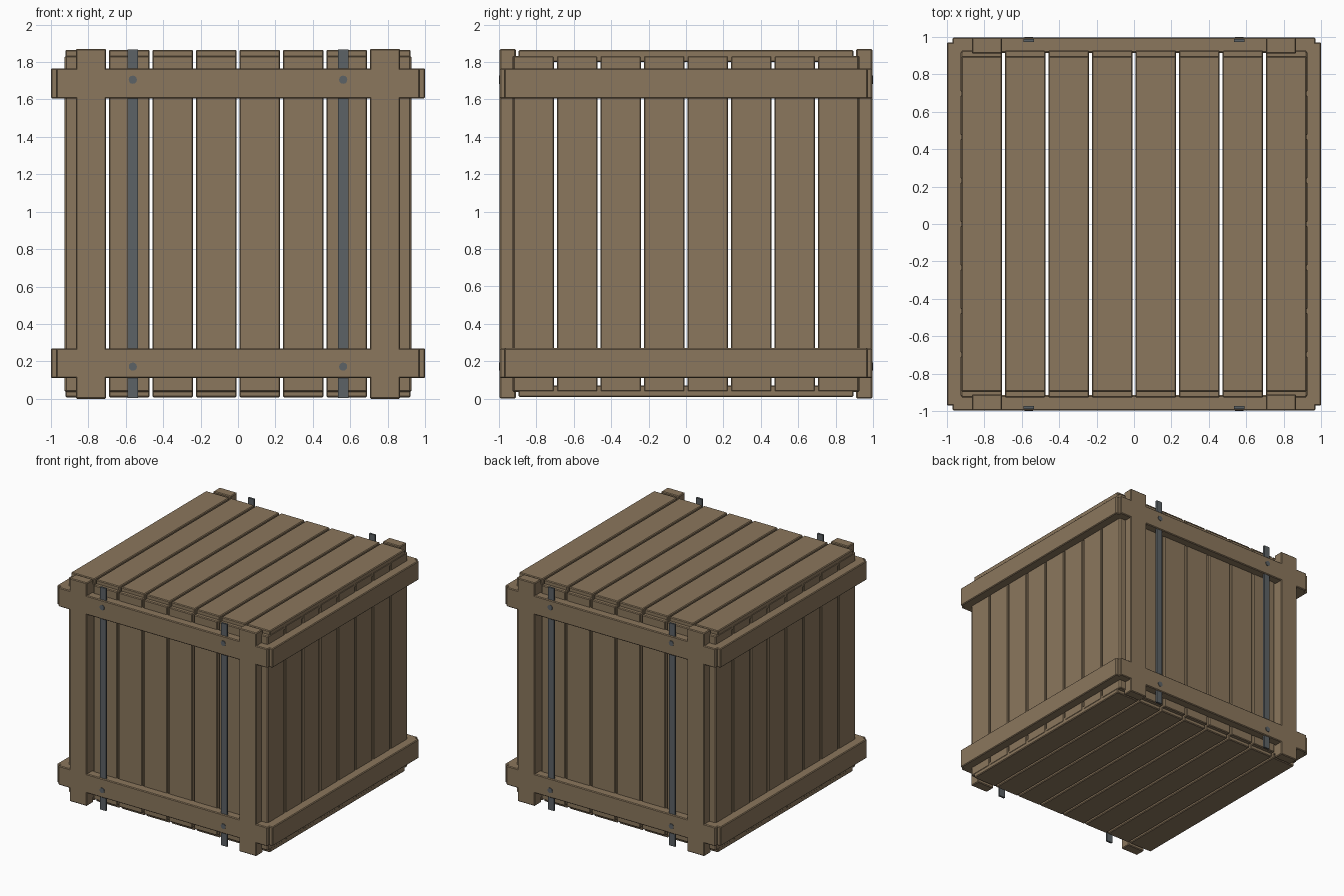
import bpy, math

if "Cube" in bpy.data.objects:
    bpy.data.objects.remove(bpy.data.objects["Cube"])

H = 1.87          # overall height
BOARDS = 8
PITCH = 0.2327


def material(name, rgb):
    m = bpy.data.materials.new(name)
    m.diffuse_color = (*rgb, 1)
    m.use_nodes = True
    m.node_tree.nodes["Principled BSDF"].inputs["Base Color"].default_value = m.diffuse_color
    return m


wood = material("brown_wood", (0.258, 0.184, 0.109))
metal = material("grey_metal", (0.107, 0.122, 0.133))


def box(name, x, y, z, mat=wood, bevel=0.006):
    """Box from three (min, max) ranges, with a small chamfer."""
    lo, hi = zip(*(sorted(r) for r in (x, y, z)))
    bpy.ops.mesh.primitive_cube_add(
        size=1, location=[(a + b) / 2 for a, b in zip(lo, hi)])
    ob = bpy.context.object
    ob.name = name
    ob.scale = [b - a for a, b in zip(lo, hi)]
    bpy.ops.object.transform_apply(location=False, rotation=False, scale=True)
    ob.data.materials.append(mat)
    if bevel:
        mod = ob.modifiers.new("chamfer", 'BEVEL')
        mod.width = bevel
        mod.segments = 1
    return ob


# Boards on all six faces
for i in range(BOARDS):
    c = (i - (BOARDS - 1) / 2) * PITCH
    span = (c - 0.1085, c + 0.1085)
    box("top_board", span, (-0.895, 0.895), (1.80, 1.865))
    box("bottom_board", span, (-0.895, 0.895), (0.008, 0.07))
    for s in (-1, 1):
        wall = "front" if s < 0 else "back"
        box(wall + "_board", span, (s * 0.865, s * 0.928), (0.037, 1.833))
        box("side_board", (s * 0.865, s * 0.926), span, (0.037, 1.833))

for s in (-1, 1):
    # Corner posts on the front and back
    for t in (-1, 1):
        box("corner_post", (t * 0.705, t * 0.867), (s * 0.91, s * 0.996), (0, H))

    # Rails around the crate, stepped where they meet at the corners
    for z0 in (0.11, 1.605):
        zr = (z0, z0 + 0.16)
        box("cross_rail", (-0.97, 0.97), (s * 0.915, s * 0.996), zr)
        box("side_rail", (s * 0.915, s * 1.0), (-0.97, 0.97), zr)

    # Metal straps passing through the rails, with bolt heads
    for t in (-1, 1):
        x = t * 0.562
        box("metal_strap", (x - 0.028, x + 0.028), (s * 0.972, s * 0.988),
            (0.003, H - 0.003), metal, 0)
        for z in (0.172, 1.705):
            bpy.ops.mesh.primitive_cylinder_add(
                vertices=12, radius=0.022, depth=0.03,
                location=(x, s * 0.985, z), rotation=(math.pi / 2, 0, 0))
            bolt = bpy.context.object
            bolt.name = "bolt_head"
            bolt.data.materials.append(metal)
